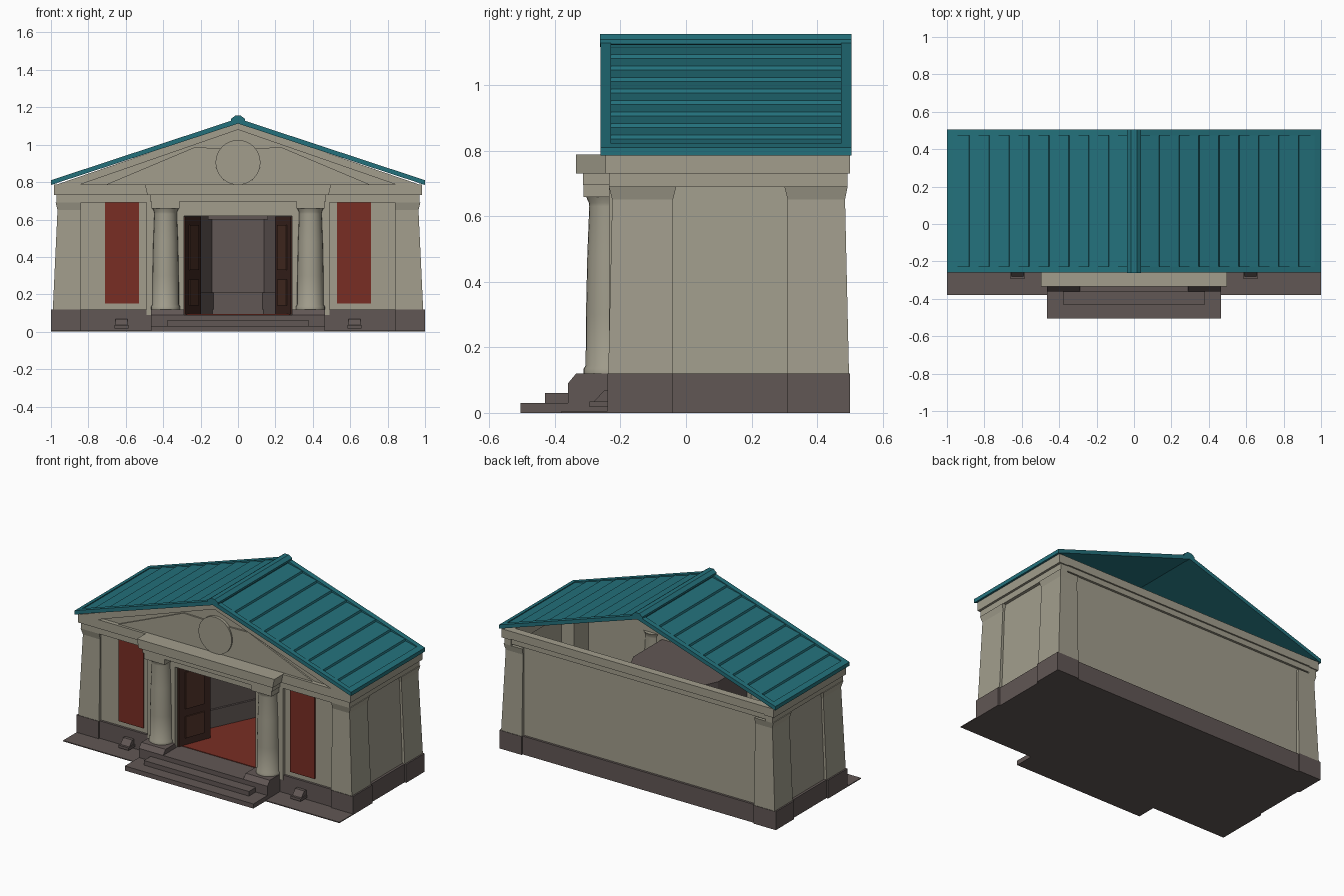
import bpy, bmesh, math

if "Cube" in bpy.data.objects:
    bpy.data.objects.remove(bpy.data.objects["Cube"])


def material(name, rgb):
    m = bpy.data.materials.new(name)
    m.diffuse_color = (*rgb, 1)
    m.use_nodes = True
    m.node_tree.nodes["Principled BSDF"].inputs["Base Color"].default_value = m.diffuse_color
    return m


STONE = material("pale_stone", (0.36, 0.34, 0.265))
DARK = material("dark_stone", (0.12, 0.095, 0.09))
TEAL = material("teal_roof", (0.017, 0.165, 0.2))
RED = material("red_cloth", (0.19, 0.027, 0.017))
WOOD = material("dark_wood", (0.05, 0.02, 0.015))
WOOD2 = material("door_panel_wood", (0.075, 0.03, 0.02))


def finish(name, bm, mat, smooth=False):
    bmesh.ops.recalc_face_normals(bm, faces=bm.faces)
    me = bpy.data.meshes.new(name)
    bm.to_mesh(me)
    bm.free()
    me.materials.append(mat)
    ob = bpy.data.objects.new(name, me)
    bpy.context.collection.objects.link(ob)
    if smooth:
        bpy.ops.object.select_all(action='DESELECT')
        ob.select_set(True)
        bpy.context.view_layer.objects.active = ob
        bpy.ops.object.shade_smooth_by_angle(angle=math.radians(35))
    return ob


def extrude(name, pts, axis, a, b, mat):
    """Extrude a 2D outline along an axis, from a to b."""
    put = {'x': lambda p, t: (t, p[0], p[1]),
           'y': lambda p, t: (p[0], t, p[1]),
           'z': lambda p, t: (p[0], p[1], t)}[axis]
    bm = bmesh.new()
    lo = [bm.verts.new(put(p, a)) for p in pts]
    hi = [bm.verts.new(put(p, b)) for p in pts]
    bm.faces.new(lo)
    bm.faces.new(hi)
    n = len(pts)
    for i in range(n):
        j = (i + 1) % n
        bm.faces.new((lo[i], lo[j], hi[j], hi[i]))
    return finish(name, bm, mat)


def frustum(name, low, high, z0, z1, mat):
    """Box with different (x0, x1, y0, y1) rectangles at bottom and top."""
    bm = bmesh.new()
    rings = []
    for (x0, x1, y0, y1), z in ((low, z0), (high, z1)):
        rings.append([bm.verts.new((x, y, z)) for x, y in
                      ((x0, y0), (x1, y0), (x1, y1), (x0, y1))])
    lo, hi = rings
    bm.faces.new(lo)
    bm.faces.new(hi)
    for i in range(4):
        j = (i + 1) % 4
        bm.faces.new((lo[i], lo[j], hi[j], hi[i]))
    return finish(name, bm, mat)


def box(name, x0, x1, y0, y1, z0, z1, mat):
    return frustum(name, (x0, x1, y0, y1), (x0, x1, y0, y1), z0, z1, mat)


def lathe(name, profile, cx, cy, sides, mat):
    bm = bmesh.new()
    rings = [[bm.verts.new((cx + r * math.cos(2 * math.pi * i / sides),
                            cy + r * math.sin(2 * math.pi * i / sides), z))
              for i in range(sides)] for r, z in profile]
    for a, b in zip(rings, rings[1:]):
        for i in range(sides):
            j = (i + 1) % sides
            bm.faces.new((a[i], a[j], b[j], b[i]))
    bm.faces.new(rings[0])
    bm.faces.new(rings[-1])
    return finish(name, bm, mat, True)


def flip(pts, s):
    return [(p[0] * s, p[1]) for p in pts]


# Ground slab, middle of the base, steps
box("front_slab", -1, 1, -0.38, -0.2, 0, 0.006, DARK)
box("base_middle", -0.3, 0.3, -0.36, 0.47, 0, 0.09, DARK)
box("lower_step", -0.465, 0.465, -0.505, -0.3, 0, 0.03, DARK)
box("upper_step", -0.38, 0.38, -0.43, -0.3, 0, 0.06, DARK)
box("back_base", -0.86, 0.86, 0.4, 0.49, 0, 0.12, DARK)

for s, side in ((1, "right"), (-1, "left")):
    def sbox(name, x0, x1, *rest):
        return box(side + "_" + name, min(x0 * s, x1 * s), max(x0 * s, x1 * s), *rest)

    def sfrustum(name, low, high, *rest):
        r = [(*sorted((q[0] * s, q[1] * s)), q[2], q[3]) for q in (low, high)]
        return frustum(side + "_" + name, *r, *rest)

    # Base and column plinth
    sbox("base", 0.3, 0.988, -0.23, 0.485, 0, 0.12, DARK)
    sbox("front_corner_base", 0.84, 1.0, -0.24, -0.04, 0, 0.12, DARK)
    sbox("back_corner_base", 0.84, 1.0, 0.31, 0.5, 0, 0.12, DARK)
    extrude(side + "_column_plinth", [(-0.2, 0), (-0.36, 0), (-0.36, 0.09), (-0.335, 0.12),
                                      (-0.2, 0.12)], 'x', 0.29 * s, 0.465 * s, DARK)
    # Small vent block in front of the base
    sbox("vent_block", 0.585, 0.66, -0.295, -0.22, 0.018, 0.035, DARK)
    extrude(side + "_vent_hood", [(-0.22, 0.03), (-0.285, 0.03), (-0.25, 0.068), (-0.22, 0.068)],
            'x', 0.59 * s, 0.655 * s, DARK)

    # Tapering corner pilasters with flared heads
    for nm, lo, hi, cap in (
            ("front_corner_pilaster", (0.84, 0.99, -0.237, -0.04), (0.84, 0.965, -0.225, -0.04),
             (0.84, 0.975, -0.235, -0.03)),
            ("back_corner_pilaster", (0.84, 0.99, 0.31, 0.497), (0.84, 0.965, 0.31, 0.485),
             (0.84, 0.975, 0.30, 0.493))):
        sfrustum(nm, lo, hi, 0.12, 0.65, STONE)
        sfrustum(nm + "_head", hi, cap, 0.65, 0.69, STONE)
    # Recessed wall panels
    sfrustum("side_wall", (0.93, 0.972, -0.1, 0.4), (0.93, 0.95, -0.1, 0.4), 0.12, 0.69, STONE)
    sbox("front_wall", 0.48, 0.86, -0.215, -0.19, 0.12, 0.69, STONE)
    sbox("door_side_wall", 0.29, 0.49, -0.235, -0.19, 0.09, 0.69, STONE)
    sbox("banner", 0.53, 0.71, -0.222, -0.2145, 0.15, 0.69, RED)
    # Side entablature and cornice
    sbox("side_entablature", 0.92, 0.97, -0.235, 0.493, 0.69, 0.73, STONE)
    sbox("side_cornice", 0.92, 0.985, -0.245, 0.5, 0.73, 0.787, STONE)

    # Engaged column and capital
    lathe(side + "_column", [(0.077, 0.12), (0.077, 0.135), (0.071, 0.145), (0.07, 0.3),
                             (0.066, 0.48), (0.06, 0.63), (0.061, 0.64), (0.07, 0.66)],
          0.387 * s, -0.235, 24, STONE)
    sbox("column_capital", 0.312, 0.462, -0.312, -0.2, 0.658, 0.7, STONE)

    # Open door leaf with two raised panels
    h, e = (0.287, -0.21), (0.205, 0.0)
    L = math.hypot(e[0] - h[0], e[1] - h[1])
    d = ((e[0] - h[0]) / L, (e[1] - h[1]) / L)
    n = (-d[1], d[0])

    def leaf(t0, t1, o0, o1):
        return flip([(h[0] + d[0] * t * L + n[0] * o, h[1] + d[1] * t * L + n[1] * o)
                     for t, o in ((t0, o0), (t1, o0), (t1, o1), (t0, o1))], s)
    extrude(side + "_door", leaf(0, 1, -0.008, 0.008), 'z', 0.092, 0.615, WOOD)
    for k, (z0, z1) in enumerate(((0.14, 0.28), (0.33, 0.57))):
        extrude(f"{side}_door_panel_{k}", leaf(0.2, 0.8, 0.007, 0.015), 'z', z0, z1, WOOD2)

    # Pediment: sloping outer frame and inner raised panel
    extrude(side + "_pediment_frame", flip([(0, 1.12), (0.975, 0.785), (0.85, 0.785), (0, 1.08)], s),
            'y', -0.245, -0.2, STONE)
    arc = [(0.12 * math.cos(a), 0.905 + 0.12 * math.sin(a))
           for a in [math.radians(40 - 18 * i) for i in range(8)]]
    extrude(side + "_pediment_panel", flip([(0.71, 0.785), (0.235, 0.985)] + arc, s),
            'y', -0.228, -0.2, STONE)

    # Roof slope: stepped courses inside a flat border
    def top(x):
        return 1.14 - 0.33 * x
    course = [(0.985, top(0.985) - 0.025), (0.985, top(0.985) - 0.004)]
    xs = [0.985 - 0.1065 * i for i in range(10)]
    for x0, x1 in zip(xs, xs[1:]):
        course += [(x1 + 0.004, top(x1) - 0.015), (x1, top(x1) - 0.003)]
    course += [(0, top(0) - 0.01), (0, top(0) - 0.025)]
    extrude(side + "_roof_courses", flip(course, s), 'y', -0.24, 0.48, TEAL)
    strip = [(0, 1.14), (1, 0.81), (1, 0.785), (0, 1.113)]
    extrude(side + "_roof_front_trim", flip(strip, s), 'y', -0.26, -0.228, TEAL)
    extrude(side + "_roof_back_trim", flip(strip, s), 'y', 0.472, 0.505, TEAL)
    extrude(side + "_roof_eave", flip([(0.965, top(0.965)), (1, 0.81), (1, 0.785), (0.965, 0.795)], s),
            'y', -0.26, 0.505, TEAL)

# Ridge cap
extrude("roof_ridge", [(-0.038, 1.125), (-0.038, 1.138), (-0.015, 1.155), (0.015, 1.155),
                       (0.038, 1.138), (0.038, 1.125), (0, 1.115)], 'y', -0.262, 0.505, TEAL)

# Front gable and medallion
extrude("front_gable", [(-0.97, 0.78), (0.97, 0.78), (0, 1.115)], 'y', -0.218, -0.205, STONE)
extrude("pediment_medallion", [(0.12 * math.cos(math.pi * i / 16), 0.905 + 0.12 * math.sin(math.pi * i / 16))
                               for i in range(32)], 'y', -0.237, -0.2, STONE)

# Front and back entablature, portico beam
box("front_entablature", -0.97, 0.97, -0.235, -0.19, 0.69, 0.73, STONE)
box("front_cornice", -0.985, 0.985, -0.245, -0.19, 0.73, 0.787, STONE)
box("door_lintel", -0.3, 0.3, -0.235, -0.19, 0.62, 0.69, STONE)
box("portico_beam", -0.47, 0.47, -0.314, -0.2, 0.695, 0.732, STONE)
frustum("portico_cornice", (-0.485, 0.485, -0.335, -0.2), (-0.497, 0.497, -0.335, -0.2), 0.73, 0.788, STONE)
box("back_wall", -0.86, 0.86, 0.455, 0.475, 0.12, 0.72, STONE)
box("back_entablature", -0.97, 0.97, 0.455, 0.49, 0.7, 0.735, STONE)
box("back_cornice", -0.985, 0.985, 0.45, 0.5, 0.735, 0.787, STONE)


# Entrance hall with angled rear walls, wainscot, ceiling and red floor
def hall_line(o):
    r = [(0.292 + o, -0.19), (0.292 + o, 0.1 + o * 0.5), (0.14 + o * 0.7, 0.42 + o)]
    return r + [(-x, y) for x, y in reversed(r)]


extrude("hall_walls", hall_line(0) + hall_line(0.015)[::-1], 'z', 0.085, 0.625, DARK)
extrude("hall_wainscot", hall_line(-0.012) + hall_line(0.002)[::-1], 'z', 0.09, 0.21, DARK)
extrude("hall_ceiling", hall_line(0.015), 'z', 0.622, 0.635, DARK)
extrude("red_floor", hall_line(-0.002), 'z', 0.088, 0.094, RED)
box("hall_ceiling_beam", -0.16, 0.16, 0.1, 0.13, 0.6, 0.625, DARK)
